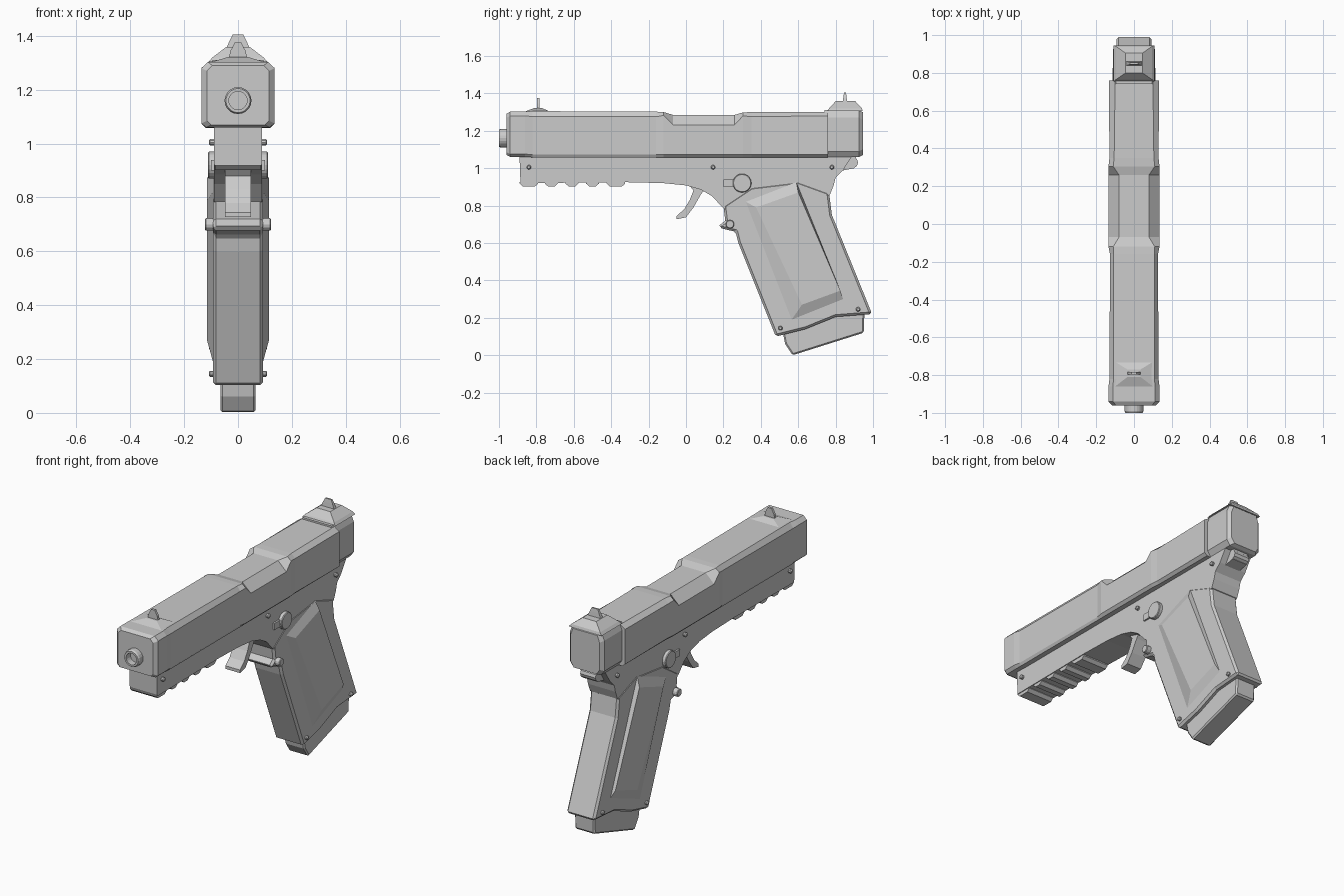
import bpy, bmesh, math
from mathutils import Matrix, Vector


def finish(name, bm):
    bmesh.ops.recalc_face_normals(bm, faces=bm.faces[:])
    me = bpy.data.meshes.new(name)
    bm.to_mesh(me)
    bm.free()
    ob = bpy.data.objects.new(name, me)
    bpy.context.collection.objects.link(ob)
    return ob


def loft(name, rings):
    """Skin a list of equal-length point rings and cap both ends."""
    bm = bmesh.new()
    vs = [[bm.verts.new(p) for p in r] for r in rings]
    n = len(rings[0])
    for a, b in zip(vs, vs[1:]):
        for i in range(n):
            j = (i + 1) % n
            bm.faces.new((a[i], a[j], b[j], b[i]))
    bm.faces.new(vs[0])
    bm.faces.new(vs[-1])
    return finish(name, bm)


def plate(name, profile, w, bevel=0):
    """Extrude a side (y, z) profile across x from -w to w."""
    ob = loft(name, [[(x, y, z) for y, z in profile] for x in (-w, w)])
    if bevel:
        m = ob.modifiers.new("edge_chamfer", 'BEVEL')
        m.width, m.segments = bevel, 1
        m.limit_method, m.angle_limit = 'ANGLE', math.radians(60)
    return ob


def pin(name, y, z, r, w, sides=16, tip=1.0):
    """Cylinder across x from -w to w, with chamfered ends when tip < 1."""
    def ring(x, rr):
        return [(x, y + rr * math.cos(2 * math.pi * i / sides),
                 z + rr * math.sin(2 * math.pi * i / sides)) for i in range(sides)]
    e = r * (1 - tip)
    rings = [ring(-w + e, r), ring(w - e, r)]
    if e:
        rings = [ring(-w, r * tip)] + rings + [ring(w, r * tip)]
    return loft(name, rings)


def slide_ring(y, w, tw, z0, zs, z1, bw, lo=0.015):
    half = [(bw, z0), (w, z0 + lo), (w, zs), (tw, z1)]
    return [(x, y, z) for x, z in half] + [(-x, y, z) for x, z in reversed(half)]


# Slide: front and middle body with the lowered ejection section
loft("slide", [slide_ring(*s) for s in (
    (-0.960, .115, .095, 1.070, 1.270, 1.290, .100),
    (-0.940, .135, .112, 1.060, 1.280, 1.303, .118),
    (-0.860, .135, .112, 1.060, 1.280, 1.303, .118),
    (-0.820, .130, .108, 1.058, 1.275, 1.305, .120),
    (-0.160, .127, .108, 1.058, 1.275, 1.302, .120),
    (-0.120, .135, .110, 1.058, 1.282, 1.300, .120),
    (-0.070, .135, .080, 1.058, 1.232, 1.285, .120),
    (0.260, .135, .080, 1.058, 1.232, 1.285, .120),
    (0.305, .135, .110, 1.058, 1.280, 1.298, .120),
    (0.350, .130, .105, 1.058, 1.275, 1.300, .115),
    (0.760, .133, .100, 1.058, 1.280, 1.300, .115))])
# Narrower block at the rear of the slide
loft("slide_rear", [slide_ring(*s) for s in (
    (0.74, .112, .095, 1.06, 1.27, 1.31, .09, .03),
    (0.925, .112, .095, 1.06, 1.27, 1.31, .09, .03),
    (0.945, .095, .080, 1.07, 1.26, 1.30, .075, .03))])

# Barrel with a recessed bore
loft("barrel", [[(r * math.cos(math.tau * i / 20), y, 1.16 + r * math.sin(math.tau * i / 20))
                 for i in range(20)]
                for y, r in ((-0.9, .05), (-0.99, .05), (-1.0, .045), (-1.0, .034), (-0.94, .034))])

# Front sight: low wedge base and thin post
loft("front_sight_base", [[(s * w, y, z) for s, w, z in
                           ((-1, .11, 1.30), (1, .11, 1.30), (1, t, h), (-1, t, h))]
                          for y, t, h in ((-0.86, .10, 1.303), (-0.81, .035, 1.322),
                                          (-0.77, .035, 1.322), (-0.73, .10, 1.303))])
loft("front_sight_post", [[(s * w, y, z) for s, y in
                           ((-1, -0.797), (1, -0.797), (1, -0.783), (-1, -0.783))]
                          for w, z in ((.035, 1.315), (.028, 1.345), (.012, 1.375))])

# Rear sight: tapered base and thin upright blade
loft("rear_sight_base", [[(-w, a, z), (w, a, z), (w, b, z), (-w, b, z)]
                         for w, a, b, z in ((.108, .755, .945, 1.305), (.095, .765, .94, 1.32),
                                            (.045, .80, .905, 1.358))])
loft("rear_sight_blade", [[(s * w, y, z) for s, y in
                           ((-1, .85 - d), (1, .85 - d), (1, .85 + d), (-1, .85 + d))]
                          for w, d, z in ((.045, .012, 1.35), (.03, .008, 1.385), (.02, .005, 1.405))])

# Frame below the slide
plate("frame", [(-0.89, 1.06), (-0.885, 0.92), (-0.32, 0.925), (-0.12, 0.92), (0.0, 0.908),
                (0.08, 0.885), (0.14, 0.85), (0.20, 0.785), (0.50, 0.70), (0.77, 0.86),
                (0.79, 0.91), (0.80, 0.95), (0.84, 0.99), (0.885, 1.06)], 0.09)

# Accessory rail teeth
for i, (y, w) in enumerate(((-0.84, .05), (-0.72, .035), (-0.61, .035), (-0.50, .035), (-0.375, .05))):
    plate(f"rail_tooth_{i + 1}", [(y - w, .925), (y + w, .925), (y + w, .918),
                                  (y + w - .018, .902), (y - w + .018, .902), (y - w, .918)], 0.085)

# Grip with chamfered outline
plate("grip", [(0.20, 0.80), (0.21, 0.72), (0.18, 0.695), (0.18, 0.68), (0.265, 0.66),
               (0.28, 0.60), (0.48, 0.10), (0.64, 0.14), (0.80, 0.205), (0.995, 0.22),
               (0.78, 0.75), (0.765, 0.87), (0.60, 0.93), (0.35, 0.90)], 0.093, 0.013)

# Raised side panels on the grip, mirrored
outer = [(0.32, 0.82), (0.59, 0.925), (0.84, 0.30), (0.565, 0.19)]
inner = [(0.375, 0.79), (0.60, 0.87), (0.825, 0.345), (0.62, 0.27)]
for side, s in (("right", 1), ("left", -1)):
    loft(f"grip_panel_{side}", [[(s * x, y, z) for y, z in p]
                                for x, p in ((.085, outer), (.093, outer), (.115, inner))])

# Magazine base
plate("magazine_base", [(0.51, 0.16), (0.53, 0.06), (0.57, 0.0), (0.95, 0.12),
                        (0.955, 0.25), (0.75, 0.30)], 0.065, 0.008)

# Curved trigger
plate("trigger", [(0.0, 0.93), (0.04, 0.88), (0.02, 0.83), (-0.01, 0.78), (-0.05, 0.745),
                  (-0.05, 0.727), (0.0, 0.737), (0.04, 0.79), (0.08, 0.86), (0.11, 0.90)], 0.048)

# Cross pins, round controls and rear knob
for i, (y, z) in enumerate(((-0.84, 1.005), (0.145, 1.005), (0.78, 1.005), (0.505, 0.145), (0.92, 0.245))):
    pin(f"frame_pin_{i + 1}", y, z, 0.012, 0.108, 10, 0.6)
pin("magazine_catch", 0.235, 0.70, 0.023, 0.123, 12, 0.85)
pin("slide_stop_disc", 0.30, 0.92, 0.05, 0.112, 20, 0.92)
plate("slide_stop_bar", [(0.20, 0.90), (0.27, 0.90), (0.27, 0.94), (0.20, 0.94)], 0.1)
pin("rear_knob", 0.89, 1.03, 0.03, 0.05, 10)
plate("rear_knob_link", [(0.80, 1.06), (0.80, 0.98), (0.90, 1.0), (0.91, 1.06)], 0.05)
